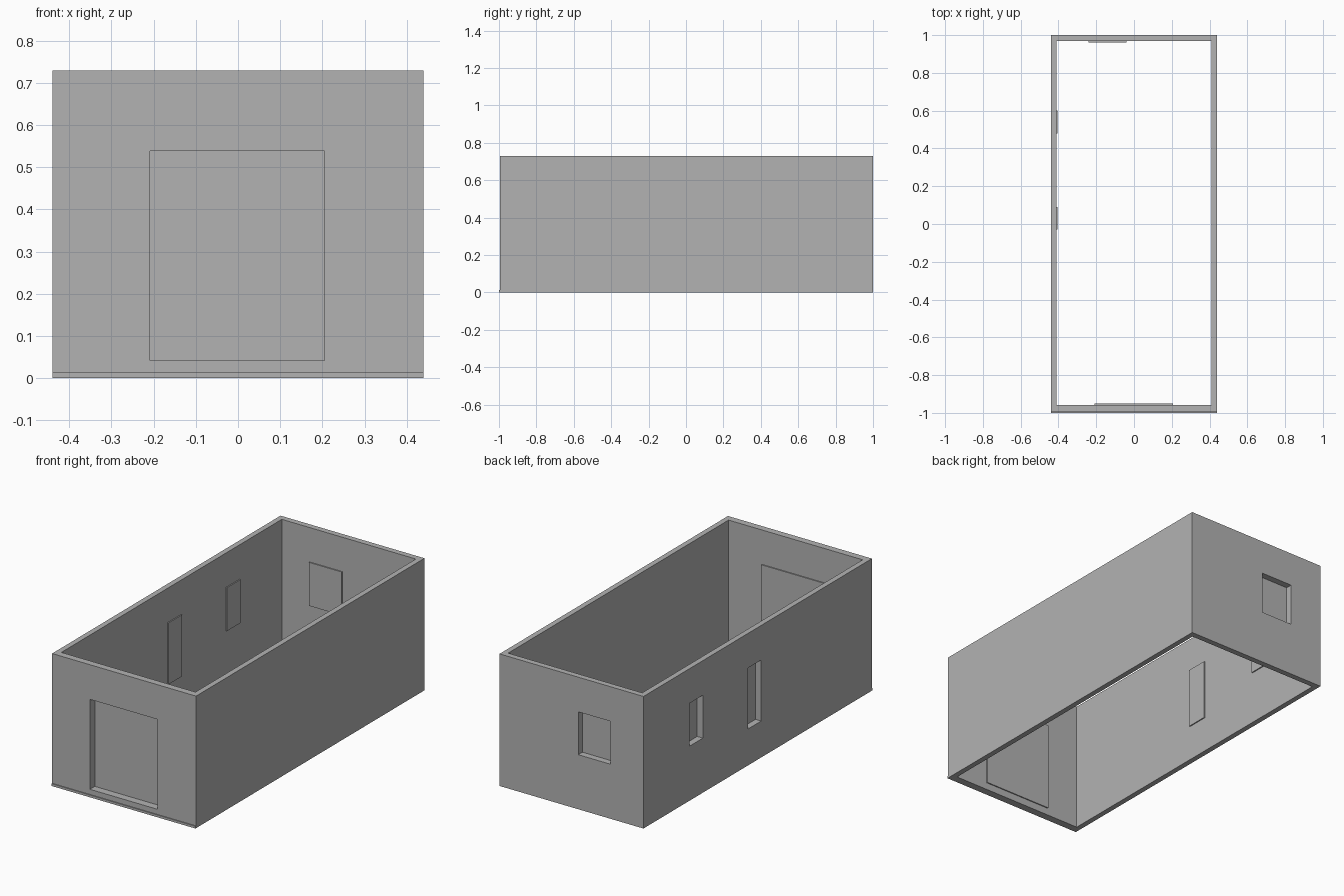
import bpy
from mathutils import Vector

cube = bpy.data.objects.get("Cube")
if cube:
    bpy.data.objects.remove(cube, do_unlink=True)

grey = bpy.data.materials.new("plain_grey")
grey.use_nodes = True
colour = (0.45, 0.45, 0.45, 1)
grey.diffuse_color = colour
grey.node_tree.nodes["Principled BSDF"].inputs["Base Color"].default_value = colour


def box(name, low, high):
    """Axis-aligned box between two corners."""
    low, high = Vector(low), Vector(high)
    bpy.ops.mesh.primitive_cube_add(size=1)
    obj = bpy.context.object
    obj.name = name
    for v in obj.data.vertices:
        v.co = (low + high) / 2 + Vector(a * b for a, b in zip(v.co, high - low))
    obj.data.materials.append(grey)
    return obj


def combine(target, tool, operation):
    """Apply a boolean and discard the tool object."""
    mod = target.modifiers.new(operation.lower(), "BOOLEAN")
    mod.operation, mod.solver, mod.object = operation, "EXACT", tool
    bpy.context.view_layer.objects.active = target
    bpy.ops.object.modifier_apply(modifier=mod.name)
    bpy.data.objects.remove(tool, do_unlink=True)


# Outer faces, inner faces and height of the open room
X, IN_X = 0.44, 0.41
FRONT, BACK, IN_FRONT, IN_BACK = -0.995, 1.0, -0.957, 0.968
TOP, BUMP, SKIN = 0.73, 0.006, 0.0015

walls = box("walls", (-X, FRONT, 0), (X, BACK, TOP))
combine(walls, box("room_cutter", (-IN_X, IN_FRONT, -1), (IN_X, IN_BACK, 1)), "DIFFERENCE")


def recess(side, start, end, bottom, top):
    """Outside pocket whose thin back panel stands proud of the inner wall."""
    outer, inner, inward = {"front": (FRONT, IN_FRONT, 1),
                            "back": (BACK, IN_BACK, -1),
                            "right": (-X, -IN_X, 1)}[side]

    def slab(name, a, b, inset=0):
        a, b = sorted((a, b))
        s, e, lo, hi = start + inset, end - inset, bottom + inset, top - inset
        if side == "right":
            return box(name, (a, s, lo), (b, e, hi))
        return box(name, (s, a, lo), (e, b, hi))

    face = inner + inward * BUMP
    combine(walls, slab("bump", inner - inward * 0.01, face), "UNION")
    combine(walls, slab("pocket", outer - inward * 0.1, face - inward * SKIN, SKIN), "DIFFERENCE")


# Front door, back window and the two narrow side windows
recess("front", -0.21, 0.207, 0.04, 0.54)
recess("back", -0.24, -0.04, 0.30, 0.54)
recess("right", -0.03, 0.09, 0.20, 0.54)
recess("right", 0.48, 0.60, 0.30, 0.54)

# Low sill along the foot of the front wall
box("front_sill", (-X, -1.0, 0), (X, FRONT, 0.013))
